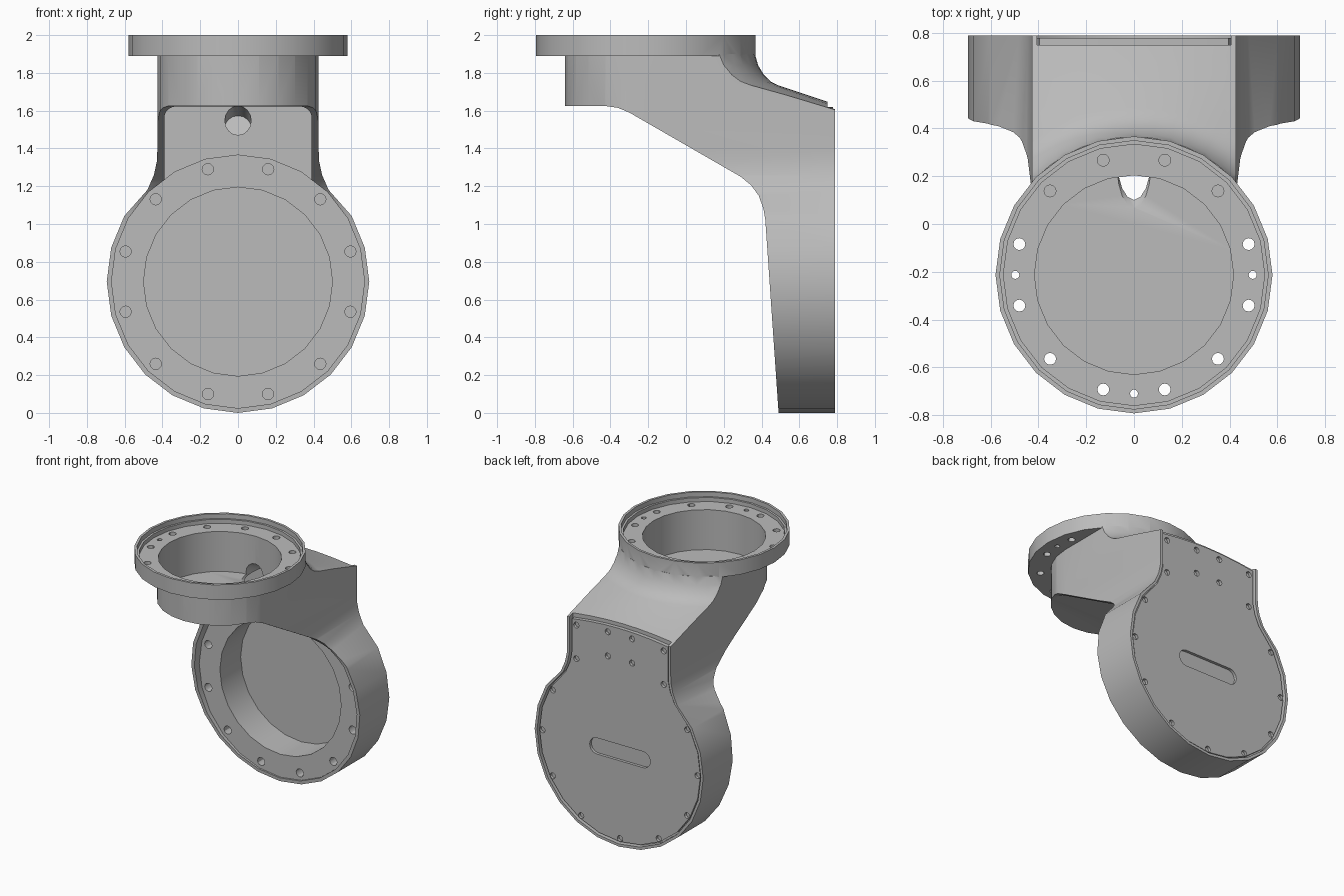
import bpy, bmesh
from math import sin, cos, radians, pi
from mathutils import Vector

if "Cube" in bpy.data.objects:
    bpy.data.objects.remove(bpy.data.objects["Cube"], do_unlink=True)

metal = bpy.data.materials.new("cast_grey")
metal.use_nodes = True
metal.diffuse_color = (0.5, 0.5, 0.5, 1)
metal.node_tree.nodes["Principled BSDF"].inputs["Base Color"].default_value = (0.5, 0.5, 0.5, 1)

DISC_Z = 0.695      # height of the lower joint axis
BOWL_Y = -0.213     # depth of the upper joint axis
PLACE = {"x": lambda u, v, t: (t, u, v),
         "y": lambda u, v, t: (u, t, v),
         "z": lambda u, v, t: (u, v, t)}


def to_object(name, bm):
    bmesh.ops.recalc_face_normals(bm, faces=bm.faces)
    mesh = bpy.data.meshes.new(name)
    bm.to_mesh(mesh)
    bm.free()
    mesh.materials.append(metal)
    ob = bpy.data.objects.new(name, mesh)
    bpy.context.collection.objects.link(ob)
    return ob


def prisms(name, outlines, axis, a, b):
    """Extrude closed 2D outlines along an axis from a to b."""
    bm = bmesh.new()
    for pts in outlines:
        low = [bm.verts.new(PLACE[axis](u, v, a)) for u, v in pts]
        high = [bm.verts.new(PLACE[axis](u, v, b)) for u, v in pts]
        bm.faces.new(low)
        bm.faces.new(high)
        for i in range(len(pts)):
            j = (i + 1) % len(pts)
            bm.faces.new((low[i], low[j], high[j], high[i]))
    return to_object(name, bm)


def circle(u, v, r, n=24):
    return [(u + r * cos(2 * pi * i / n), v + r * sin(2 * pi * i / n)) for i in range(n)]


def bolt_ring(u, v, ring, r, angles):
    return [circle(u + ring * cos(radians(a)), v + ring * sin(radians(a)), r, 12) for a in angles]


def boolean(target, tool, operation="DIFFERENCE"):
    mod = target.modifiers.new("cut", "BOOLEAN")
    mod.operation = operation
    mod.solver = "EXACT"
    mod.object = tool
    bpy.context.view_layer.objects.active = target
    bpy.ops.object.modifier_apply(modifier=mod.name)
    bpy.data.objects.remove(tool, do_unlink=True)


def mirrored(half):
    """Close a right-hand outline (bottom to top) with its mirror image."""
    return half + [(-x, z) for x, z in reversed(half) if x > 1e-4]


def link_outline(inset, top):
    """Round lower disc flaring into a straight neck."""
    r = DISC_Z - inset
    half = [(r * sin(radians(a)), DISC_Z - r * cos(radians(a))) for a in range(0, 121, 15)]
    flare = [(0.48, 1.18), (0.445, 1.26), (0.43, 1.33), (0.427, 1.39)]
    return mirrored(half + [(x - inset, z) for x, z in flare] + [(x, z) for x, z in top])


# Link body: side profile trimmed by the front, plan and top shapes
side = [(0.79, -0.1), (0.497, -0.1), (0.42, 1.02), (0.41, 1.08), (0.385, 1.15), (0.345, 1.205),
        (0.29, 1.25), (-0.3, 1.59), (-0.36, 1.615), (-0.43, 1.625), (-0.7, 1.625),
        (-0.7, 1.95), (0.79, 1.95)]
body = prisms("link_body", [side], "x", -1, 1)
boolean(body, prisms("front_trim", [link_outline(0, [(0.427, 2.2)])], "y", -1, 1), "INTERSECT")

front_arc = [(0.427 * cos(radians(a)), BOWL_Y + 0.427 * sin(radians(a))) for a in range(180, 361, 15)]
plan = front_arc + [(1, BOWL_Y), (1, 1), (-1, 1), (-1, BOWL_Y)]
boolean(body, prisms("plan_trim", [plan], "z", -0.5, 2.5), "INTERSECT")

bm = bmesh.new()
slope = [(0, -0.5), (1.4, -0.5), (1.4, 1.5), (0.955, 1.65), (0.70, 1.735), (0.66, 1.755),
         (0.625, 1.79), (0.595, 1.84), (0.578, 1.9), (0, 1.9)]
verts = [bm.verts.new((r, BOWL_Y, z)) for r, z in slope]
edges = [bm.edges.new(pair) for pair in zip(verts, verts[1:])]
bmesh.ops.spin(bm, geom=verts + edges, cent=(0, BOWL_Y, 0), axis=(0, 0, 1),
               angle=2 * pi, steps=48, use_duplicate=False)
bmesh.ops.remove_doubles(bm, verts=bm.verts, dist=1e-4)
boolean(body, to_object("top_trim", bm), "INTERSECT")

# Upper flange with its stepped recess
boolean(body, prisms("flange", [circle(0, BOWL_Y, 0.58)], "z", 1.89, 2), "UNION")
for r, z in ((0.562, 1.965), (0.547, 1.935), (0.417, 1.637)):
    boolean(body, prisms("flange_recess", [circle(0, BOWL_Y, r)], "z", z, 2.2))
flange_bolts = bolt_ring(0, BOWL_Y, 0.497, 0.025, range(15, 360, 30))
flange_pins = bolt_ring(0, BOWL_Y, 0.497, 0.017, (0, 180, 270))
boolean(body, prisms("flange_holes", flange_bolts + flange_pins, "z", 1.875, 2.1))

# Pocket below the bowl, between thin cheeks
corner = [(0.33 + 0.06 * cos(radians(a)), 1.562 + 0.06 * sin(radians(a))) for a in range(0, 91, 18)]
boolean(body, prisms("neck_pocket", [mirrored([(0.39, 1.1)] + corner)], "y", -1, 0.42))

# Lower disc: recessed ring, deep bore and bolt holes
boolean(body, prisms("disc_recess", [circle(0, DISC_Z, 0.67)], "y", 0, 0.5))
boolean(body, prisms("disc_bore", [circle(0, DISC_Z, 0.5)], "y", 0.4, 0.77))
boolean(body, prisms("disc_holes", bolt_ring(0, DISC_Z, 0.616, 0.03, range(15, 360, 30)),
                     "y", 0.45, 0.6))

# Cable passage from the bowl into the pocket wall
start, end = Vector((0, 0.1, 1.70)), Vector((0, 0.5, 1.51))
bm = bmesh.new()
bmesh.ops.create_cone(bm, cap_ends=True, segments=16, radius1=0.07, radius2=0.07,
                      depth=(end - start).length)
bm.transform((end - start).to_track_quat("Z", "Y").to_matrix().to_4x4())
bmesh.ops.translate(bm, verts=bm.verts, vec=(start + end) / 2)
boolean(body, to_object("cable_passage", bm))

# Seat for the rear cover, open at the top
boolean(body, prisms("cover_seat", [link_outline(0.02, [(0.407, 2.2)])], "y", 0.75, 0.9))

# Rear cover with slot and screw holes
crown = [(0.395, 1.59), (0.26, 1.607), (0.13, 1.617), (0, 1.62)]
cover = prisms("rear_cover", [link_outline(0.032, crown)], "y", 0.745, 0.778)
screws = bolt_ring(0, DISC_Z, 0.64, 0.022, (0, 30, 150, 180, 210, 240, 270, 300, 330))
screws += [circle(s * x, z, 0.022, 12) for s in (-1, 1)
           for x, z in ((0.1, 1.39), (0.36, 1.3), (0.1, 1.57), (0.36, 1.55))]
slot = [(s * (0.19 + 0.06 * cos(radians(a))), DISC_Z + s * 0.06 * sin(radians(a)))
        for s in (1, -1) for a in range(-90, 91, 18)]
boolean(cover, prisms("cover_holes", screws + [slot], "y", 0.757, 0.9))

# Smooth shading with sharp edges kept
for ob in (body, cover):
    bpy.ops.object.select_all(action="DESELECT")
    ob.select_set(True)
    bpy.context.view_layer.objects.active = ob
    bpy.ops.object.shade_smooth_by_angle(angle=radians(30))
